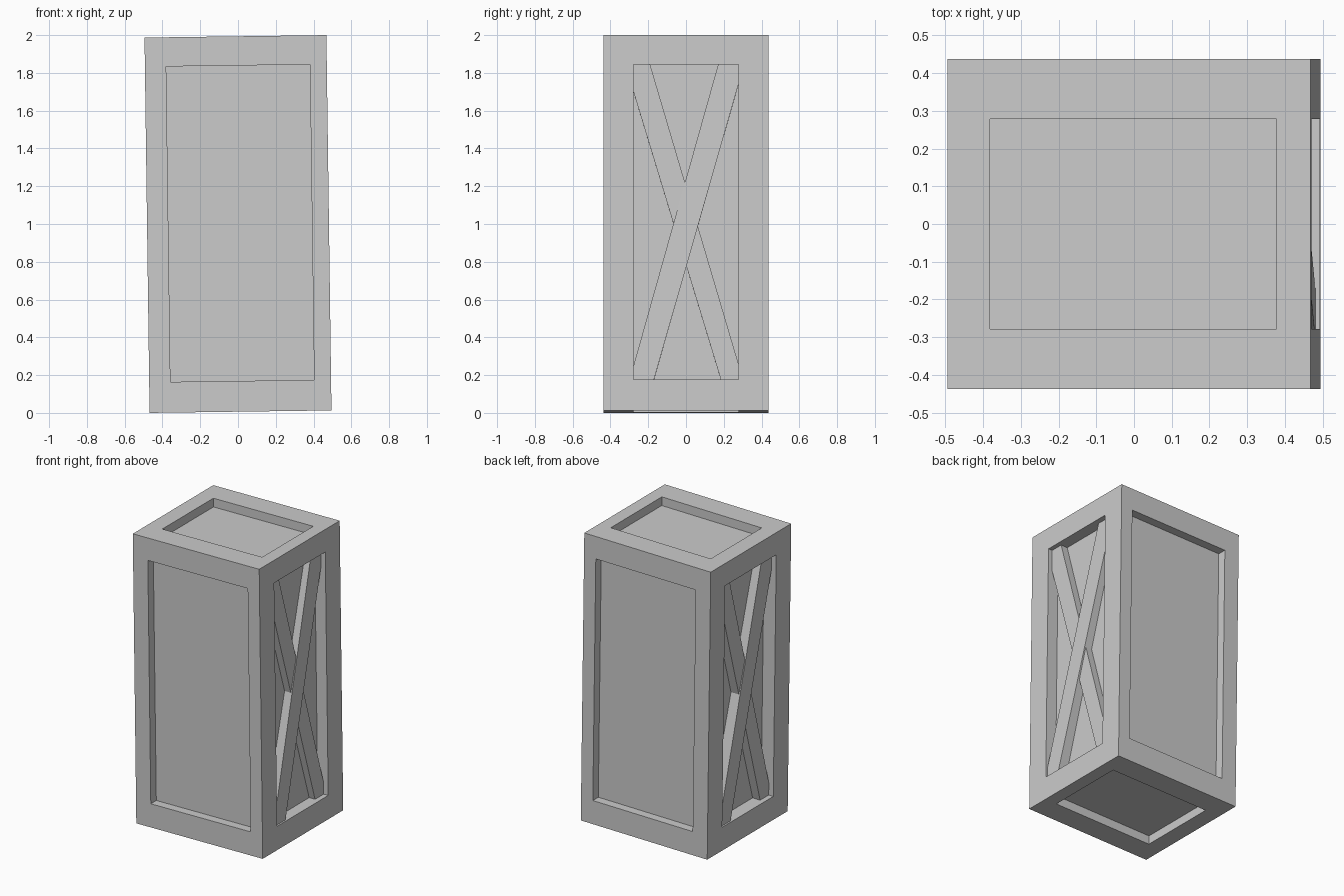
import bpy, bmesh
from mathutils import Vector

if "Cube" in bpy.data.objects:
    bpy.data.objects.remove(bpy.data.objects["Cube"])

TILT = -0.0135                      # the crate leans slightly sideways
HALF = Vector((0.4815, 0.438, 0.9935))
INNER_LO = Vector((-0.369, -0.278, -0.831))
INNER_HI = Vector((0.392, 0.278, 0.839))


def finish(name, bm):
    bmesh.ops.recalc_face_normals(bm, faces=bm.faces)
    mesh = bpy.data.meshes.new(name)
    bm.to_mesh(mesh)
    bm.free()
    obj = bpy.data.objects.new(name, mesh)
    obj.location = (0, 0, 1)
    obj.rotation_euler = (0, TILT, 0)
    bpy.context.collection.objects.link(obj)
    return obj


# Crate body: a box with a recessed panel in every face
bm = bmesh.new()
bmesh.ops.create_cube(bm, size=2)
bmesh.ops.scale(bm, vec=HALF, verts=bm.verts)
bm.normal_update()
for face in list(bm.faces):
    normal = face.normal.copy()
    axis = max(range(3), key=lambda i: abs(normal[i]))
    depth = 0.06
    if axis == 0:
        depth = 0.08 if normal.x > 0 else 0.092
    bmesh.ops.inset_individual(bm, faces=[face], thickness=0.05)
    for v in face.verts:
        for i in range(3):
            if i != axis:
                v.co[i] = INNER_HI[i] if v.co[i] > 0 else INNER_LO[i]
    panel = bmesh.ops.extrude_discrete_faces(bm, faces=[face])["faces"][0]
    bmesh.ops.translate(bm, verts=panel.verts, vec=-normal * depth)
finish("crate_body", bm)


# Crossed braces: flat boards cut to the recess corners
def brace(name, outline, side, drop_low, drop_high):
    bm = bmesh.new()
    outer, inner = [], []
    for y, z in outline:
        t = (z - 0.175) / 1.67
        x = HALF.x - drop_low - (drop_high - drop_low) * t
        outer.append(bm.verts.new((side * x, side * y, z - 1.0065)))
        inner.append(bm.verts.new((side * (HALF.x - 0.095), side * y, z - 1.0065)))
    bm.faces.new(outer)
    bm.faces.new(inner[::-1])
    n = len(outline)
    for i in range(n):
        j = (i + 1) % n
        bm.faces.new((outer[i], inner[i], inner[j], outer[j]))
    finish(name, bm)


rising = [(-0.278, 0.175), (-0.17, 0.175), (0.278, 1.74),
          (0.278, 1.845), (0.17, 1.845), (-0.278, 0.25)]
falling = [(0.185, 0.175), (0.278, 0.175), (0.278, 0.26),
           (-0.19, 1.845), (-0.278, 1.845), (-0.278, 1.70)]
for label, side in (("right", 1), ("left", -1)):
    brace(label + "_rising_brace", rising, side, 0.012, 0.035)
    brace(label + "_falling_brace", falling, side, 0.035, 0.03)
